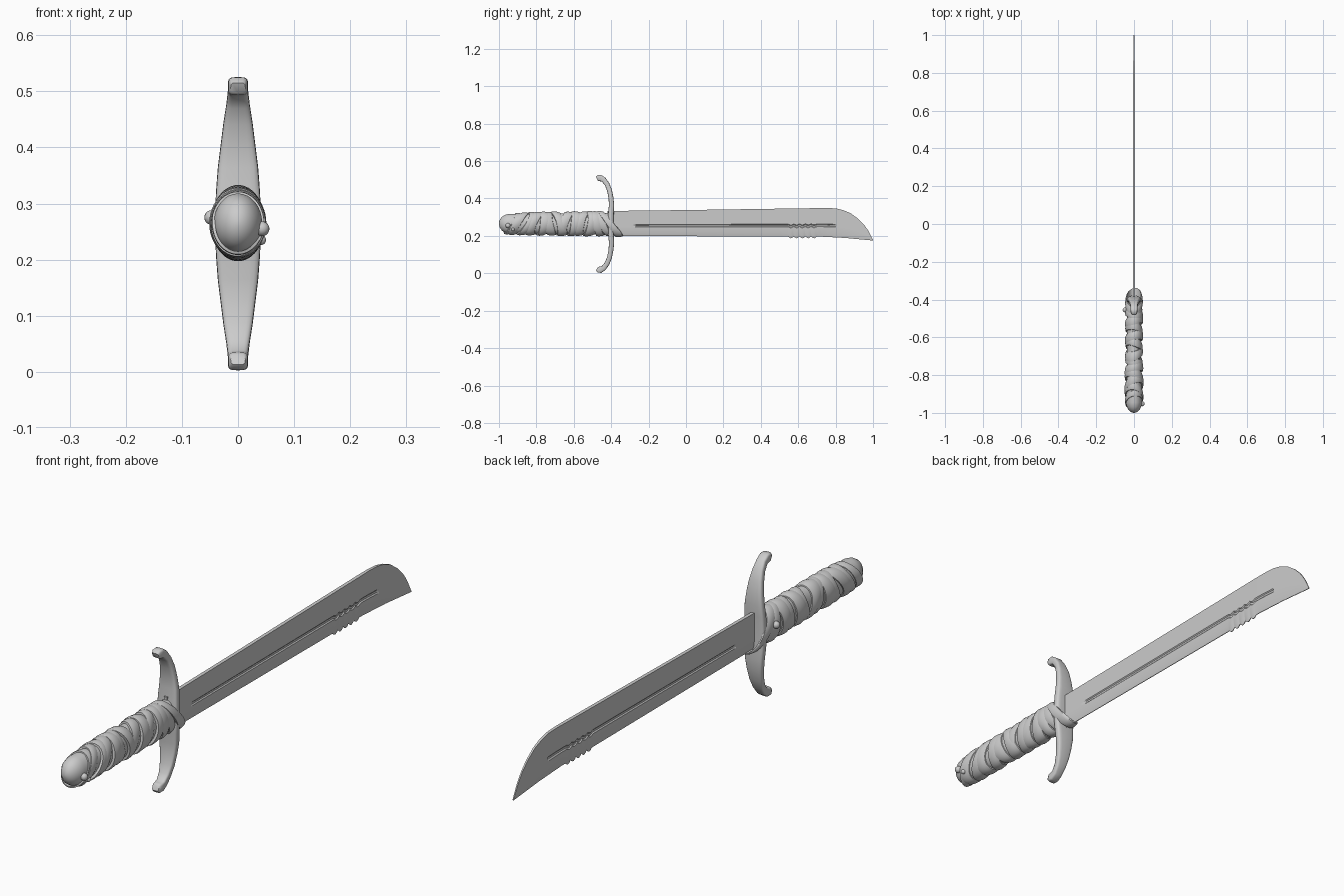
import bpy, bmesh, math
from mathutils import Vector

if "Cube" in bpy.data.objects:
    bpy.data.objects.remove(bpy.data.objects["Cube"])

steel = bpy.data.materials.new("plain grey")
steel.diffuse_color = (0.6, 0.6, 0.6, 1)
steel.use_nodes = True
steel.node_tree.nodes["Principled BSDF"].inputs["Base Color"].default_value = steel.diffuse_color


def interp(pts, t):
    """Piecewise linear lookup in a list of (t, value) pairs."""
    if t <= pts[0][0]:
        return pts[0][1]
    for (a, va), (b, vb) in zip(pts, pts[1:]):
        if t <= b:
            return va + (vb - va) * (t - a) / (b - a)
    return pts[-1][1]


def loft(name, rings, cyclic=False, angle=40):
    """Skin a list of closed rings; capped at the ends unless cyclic."""
    bm = bmesh.new()
    vs = [[bm.verts.new(p) for p in r] for r in rings]
    n = len(rings[0])
    pairs = list(zip(vs, vs[1:])) + ([(vs[-1], vs[0])] if cyclic else [])
    for a, b in pairs:
        for i in range(n):
            j = (i + 1) % n
            bm.faces.new((a[i], a[j], b[j], b[i]))
    if not cyclic:
        bm.faces.new(vs[0])
        bm.faces.new(vs[-1])
    bmesh.ops.recalc_face_normals(bm, faces=bm.faces)
    return finish(name, bm, angle)


def finish(name, bm, angle=40):
    me = bpy.data.meshes.new(name)
    bm.to_mesh(me)
    bm.free()
    ob = bpy.data.objects.new(name, me)
    me.materials.append(steel)
    bpy.context.collection.objects.link(ob)
    bpy.ops.object.select_all(action='DESELECT')
    ob.select_set(True)
    bpy.context.view_layer.objects.active = ob
    bpy.ops.object.shade_smooth_by_angle(angle=math.radians(angle))
    return ob


# Blade: spine and edge curves, fuller groove, teeth near the tip
SPINE = [(-0.42, 0.333), (0, 0.338), (0.4, 0.344), (0.75, 0.349), (0.80, 0.347),
         (0.84, 0.338), (0.88, 0.321), (0.92, 0.292), (0.95, 0.262), (0.975, 0.228), (1.0, 0.179)]
EDGE = [(-0.42, 0.2), (0.54, 0.196), (0.72, 0.196), (0.85, 0.189), (1.0, 0.175)]
TEETH = (0.545, 0.70)


def edge_z(y):
    z = interp(EDGE, y)
    if TEETH[0] < y < TEETH[1]:
        phase = (y - TEETH[0]) / (TEETH[1] - TEETH[0]) * 5
        z -= 0.011 * abs(math.sin(math.pi * phase)) - 0.002
    return z


ys = {-0.42, -0.28, -0.27, -0.265, 0.795, 0.80, 0.805, 1.0}
ys |= {round(-0.4 + 0.1 * i, 4) for i in range(10)}
ys |= {round(TEETH[0] + i * 0.155 / 40, 4) for i in range(41)}
ys |= {round(0.72 + 0.01 * i, 4) for i in range(29)}
rings = []
for y in sorted(ys):
    top, bot = interp(SPINE, y), edge_z(y)
    groove = 0.0035 if -0.27 <= y <= 0.80 else 0
    t = 0.0065 * interp([(0.7, 1), (1.0, 0.3)], y)
    side = []
    for z, x in ((0.345, t), (0.263, t), (0.259, t - groove), (0.252, t - groove),
                 (0.248, t), (0.215, t * 0.85), (0.196, 0.0012)):
        f = (z - 0.196) / (0.345 - 0.196)
        side.append((x, y, bot + (top - bot) * f))
    rings.append(side + [(-x, yy, z) for x, yy, z in reversed(side)])
loft("blade", rings, angle=25)

# Crossguard: tapered bar swept along a path with both ends curled back
HALF = [(-0.402, 0.0, 0.042, 0.015), (-0.401, 0.06, 0.039, 0.015), (-0.398, 0.10, 0.036, 0.014),
        (-0.401, 0.14, 0.031, 0.013), (-0.409, 0.18, 0.026, 0.013), (-0.422, 0.212, 0.021, 0.013),
        (-0.440, 0.236, 0.018, 0.014), (-0.457, 0.245, 0.018, 0.017), (-0.470, 0.245, 0.017, 0.016),
        (-0.477, 0.242, 0.013, 0.010)]
CZ = 0.264
path = [(y, CZ - d, w, t) for y, d, w, t in reversed(HALF[1:])] + [(y, CZ + d, w, t) for y, d, w, t in HALF]
rings = []
for i, (y, z, w, t) in enumerate(path):
    a, b = path[max(i - 1, 0)], path[min(i + 1, len(path) - 1)]
    tan = Vector((0, b[0] - a[0], b[1] - a[1])).normalized()
    nor = Vector((0, tan.z, -tan.y))
    ring = []
    for k in range(20):
        c, s = math.cos(k * math.tau / 20), math.sin(k * math.tau / 20)
        sq = lambda v: math.copysign(abs(v) ** 0.5, v)
        ring.append(Vector((w * sq(c), y, z)) + nor * t * sq(s))
    rings.append(ring)
loft("crossguard", rings, angle=50)

# Grip core with a rounded pommel end
RX = [(-1.0, 0.004), (-0.996, 0.016), (-0.985, 0.028), (-0.968, 0.038), (-0.945, 0.043),
      (-0.90, 0.042), (-0.7, 0.037), (-0.44, 0.038), (-0.40, 0.034)]
RZ = [(-1.0, 0.005), (-0.996, 0.02), (-0.985, 0.036), (-0.968, 0.047), (-0.945, 0.053),
      (-0.90, 0.052), (-0.7, 0.055), (-0.44, 0.058), (-0.40, 0.056)]


def grip_point(y, a, lift=0.0, ycen=None):
    yc = y if ycen is None else ycen
    return ((interp(RX, yc) + lift) * math.cos(a), y, 0.265 + (interp(RZ, yc) + lift) * math.sin(a))


stations = [-1, -0.996, -0.985, -0.968, -0.945, -0.9, -0.8, -0.7, -0.6, -0.5, -0.44, -0.40]
loft("grip", [[grip_point(y, k * math.tau / 32) for k in range(32)] for y in stations], angle=60)

# Leather wraps: overlapping bands tilted around the grip
PROFILE = [(-0.5, -0.3), (-0.46, 0.75), (-0.2, 1.0), (0.2, 0.8), (0.46, 0.35), (0.5, -0.3)]


def band(name, yc, width, lift, tilt, sway, rx=None, rz=None, zc=0.265):
    rings = []
    for k in range(48):
        a = k * math.tau / 48
        off = tilt * math.sin(a) + sway * math.cos(a)
        w = width * (1 + 0.12 * math.sin(2 * a + yc * 40))
        ring = []
        for u, h in PROFILE:
            y = yc + off + u * w
            if rx:
                ring.append(((rx + h * lift) * math.cos(a), y, zc + (rz + h * lift) * math.sin(a)))
            else:
                ring.append(grip_point(y, a, h * lift, max(y, -0.95)))
        rings.append(ring)
    return loft(name, rings, cyclic=True, angle=50)


# centre y, width, lift, tilt over the height, sway over the width
WRAPS = [(-0.925, 0.036, 0.005, 0.030, 0.010), (-0.893, 0.045, 0.008, 0.034, -0.012),
         (-0.850, 0.048, 0.010, 0.030, 0.014), (-0.808, 0.050, 0.010, 0.022, -0.010),
         (-0.765, 0.052, 0.011, 0.010, 0.012), (-0.722, 0.048, 0.009, -0.008, -0.012),
         (-0.682, 0.050, 0.011, -0.018, 0.012), (-0.640, 0.046, 0.009, 0.016, -0.010),
         (-0.600, 0.052, 0.011, 0.010, 0.012), (-0.555, 0.050, 0.009, 0.018, -0.012),
         (-0.515, 0.050, 0.011, 0.008, 0.010), (-0.470, 0.048, 0.010, -0.012, -0.008)]
for i, (yc, w, l, tilt, sway) in enumerate(WRAPS):
    band(f"grip_wrap_{i + 1}", yc, w, l, tilt, sway)

# Straps crossing diagonally over the guard
band("guard_strap", -0.408, 0.042, 0.007, -0.050, 0.004, rx=0.040, rz=0.063, zc=0.263)
band("guard_strap_back", -0.440, 0.036, 0.006, -0.026, -0.006, rx=0.038, rz=0.060)

# Knots that pin the wrap ends
for name, pos, r in (("pommel_knot", (0.043, -0.952, 0.255), 0.013),
                     ("pommel_knot_small", (0.041, -0.925, 0.235), 0.009),
                     ("guard_knot", (-0.047, -0.455, 0.275), 0.013)):
    bm = bmesh.new()
    bmesh.ops.create_uvsphere(bm, u_segments=16, v_segments=10, radius=r)
    bmesh.ops.translate(bm, verts=bm.verts, vec=pos)
    finish(name, bm, 60)
